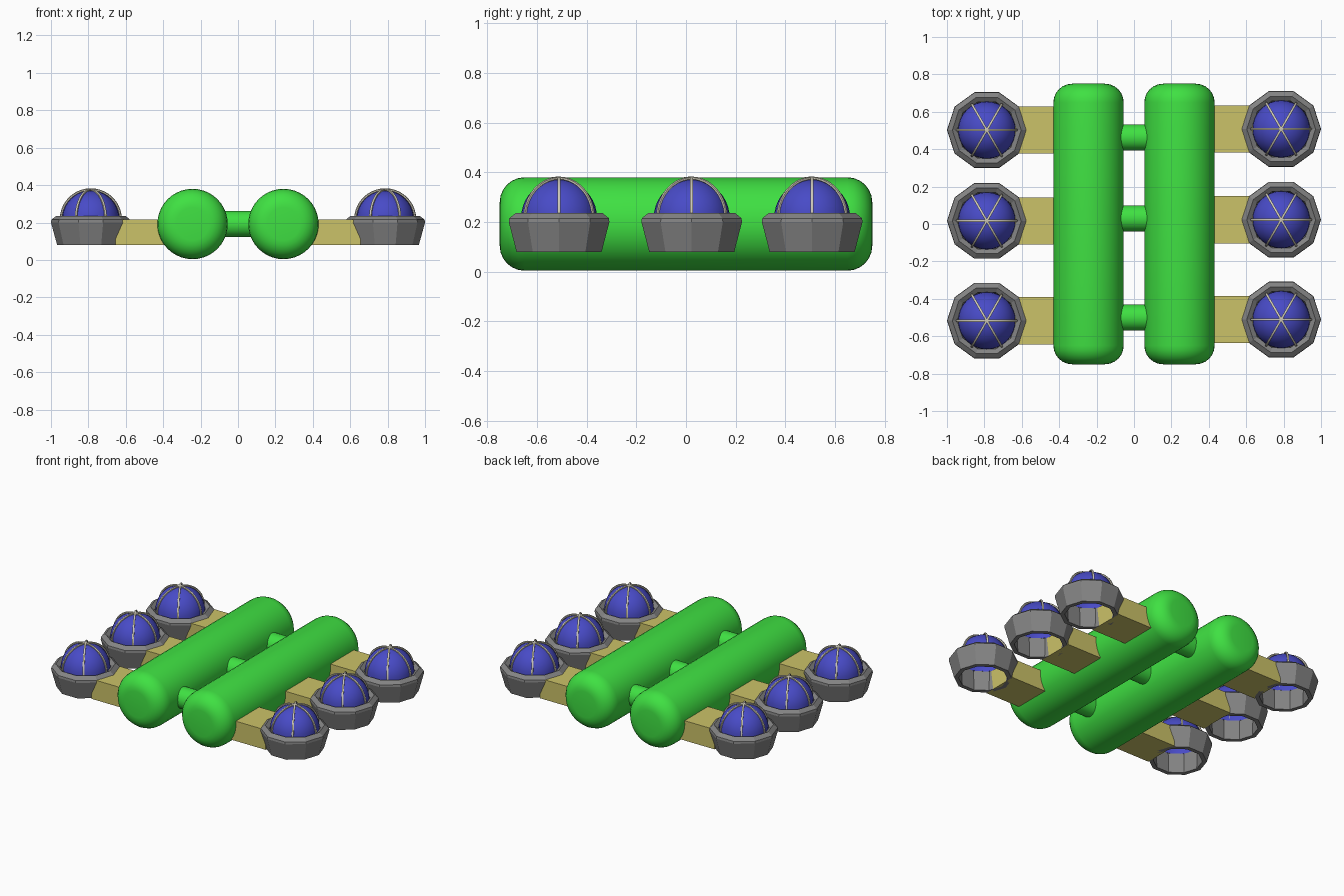
import bpy, bmesh, math
from mathutils import Matrix, Vector

if "Cube" in bpy.data.objects:
    bpy.data.objects.remove(bpy.data.objects["Cube"])


def mat(name, col):
    m = bpy.data.materials.new(name)
    m.diffuse_color = (*col, 1)
    m.use_nodes = True
    m.node_tree.nodes["Principled BSDF"].inputs["Base Color"].default_value = m.diffuse_color
    return m


GREEN = mat("tank green", (0.05, 0.75, 0.055))
YELLOW = mat("arm yellow", (0.60, 0.54, 0.14))
GREY = mat("cup grey", (0.23, 0.23, 0.23))
BLUE = mat("dome blue", (0.065, 0.07, 0.57))
PALE = mat("cage pale", (0.60, 0.57, 0.47))


def finish(bm, name, material, smooth=None):
    bmesh.ops.recalc_face_normals(bm, faces=bm.faces)
    me = bpy.data.meshes.new(name)
    bm.to_mesh(me)
    bm.free()
    me.materials.append(material)
    ob = bpy.data.objects.new(name, me)
    bpy.context.collection.objects.link(ob)
    if smooth:
        bpy.ops.object.select_all(action='DESELECT')
        ob.select_set(True)
        bpy.context.view_layer.objects.active = ob
        bpy.ops.object.shade_smooth_by_angle(angle=math.radians(smooth))
    return ob


def lathe(name, profile, sides, material, matrix, closed=False, smooth=None):
    """Spin a (radius, height) profile round local z."""
    bm = bmesh.new()
    rings = []
    for r, h in profile:
        if r < 1e-6:
            rings.append([bm.verts.new((0, 0, h))] * sides)
        else:
            rings.append([bm.verts.new((r * math.cos(2 * math.pi * i / sides),
                                        r * math.sin(2 * math.pi * i / sides), h))
                          for i in range(sides)])
    pairs = list(zip(rings, rings[1:]))
    if closed:
        pairs.append((rings[-1], rings[0]))
    for a, b in pairs:
        for i in range(sides):
            j = (i + 1) % sides
            bm.faces.new(list(dict.fromkeys((a[i], a[j], b[j], b[i]))))
    bm.transform(matrix)
    return finish(bm, name, material, smooth)


def box(name, lo, hi, material):
    bm = bmesh.new()
    bmesh.ops.create_cube(bm, size=1)
    lo, hi = Vector(lo), Vector(hi)
    bm.transform(Matrix.Translation((lo + hi) / 2) @ Matrix.Diagonal((*(hi - lo), 1)))
    return finish(bm, name, material)


def cage(name, centre, radius, tube):
    """Three half hoops crossing at the top."""
    bm = bmesh.new()
    steps, n = 20, 6
    for k in range(3):
        rot = Matrix.Rotation(k * math.pi / 3, 3, 'Z')
        rings = []
        for s in range(steps + 1):
            t = math.pi * s / steps
            ring = []
            for i in range(n):
                a = 2 * math.pi * i / n
                r = radius + tube * math.cos(a)
                p = Vector((r * math.cos(t), tube * math.sin(a), r * math.sin(t)))
                ring.append(bm.verts.new(rot @ p + centre))
            rings.append(ring)
        for a, b in zip(rings, rings[1:]):
            for i in range(n):
                j = (i + 1) % n
                bm.faces.new((a[i], a[j], b[j], b[i]))
        bm.faces.new(rings[0])
        bm.faces.new(rings[-1])
    return finish(bm, name, PALE, 60)


ZC, TANK_R, HALF, ROUND = 0.192, 0.188, 0.75, 0.10

# Two long tanks with rounded ends
end = [(TANK_R - ROUND + ROUND * math.cos(a), HALF - ROUND + ROUND * math.sin(a))
       for a in [i * math.pi / 12 for i in range(7)]] + [(0, HALF)]
tank_profile = [(r, -h) for r, h in reversed(end)] + end
for side, label in ((-1, "left"), (1, "right")):
    lathe(label + "_tank", tank_profile, 40, GREEN,
          Matrix.Translation((side * 0.243, 0, ZC)) @ Matrix.Rotation(math.pi / 2, 4, 'X'),
          smooth=40)

# Short pipes between the tanks
for i, y in enumerate((-0.50, 0.03, 0.463)):
    lathe(f"pipe_{i + 1}", [(0, -0.1), (0.07, -0.1), (0.07, 0.1), (0, 0.1)], 32, GREEN,
          Matrix.Translation((0, y, ZC)) @ Matrix.Rotation(math.pi / 2, 4, 'Y'), smooth=40)

# Six pods: arm, open ten-sided cup, dome and cage
CUP = [(0.180, 0.080), (0.213, 0.200), (0.211, 0.215), (0.184, 0.236),
       (0.158, 0.218), (0.152, 0.080)]
DOME_R, DOME_Z = 0.153, 0.217
dome = [(DOME_R * math.cos(a), DOME_R * math.sin(a))
        for a in [i * math.pi / 20 for i in range(10)]] + [(0, DOME_R)]
for side, label in ((-1, "left"), (1, "right")):
    for i, y0 in enumerate((-0.514, 0.020, 0.505)):
        y, x, tag = y0 + side * 0.003, side * 0.787, f"{label}_{i + 1}"
        xs = sorted((side * 0.36, side * 0.655))
        box("arm_" + tag, (xs[0], y - 0.126, 0.08), (xs[1], y + 0.126, 0.215), YELLOW)
        lathe("cup_" + tag, CUP, 10, GREY, Matrix.Translation((x, y, 0)), closed=True)
        lathe("dome_" + tag, dome, 32, BLUE, Matrix.Translation((x, y, DOME_Z)), smooth=40)
        cage("cage_" + tag, Vector((x, y, DOME_Z)), 0.159, 0.007)
